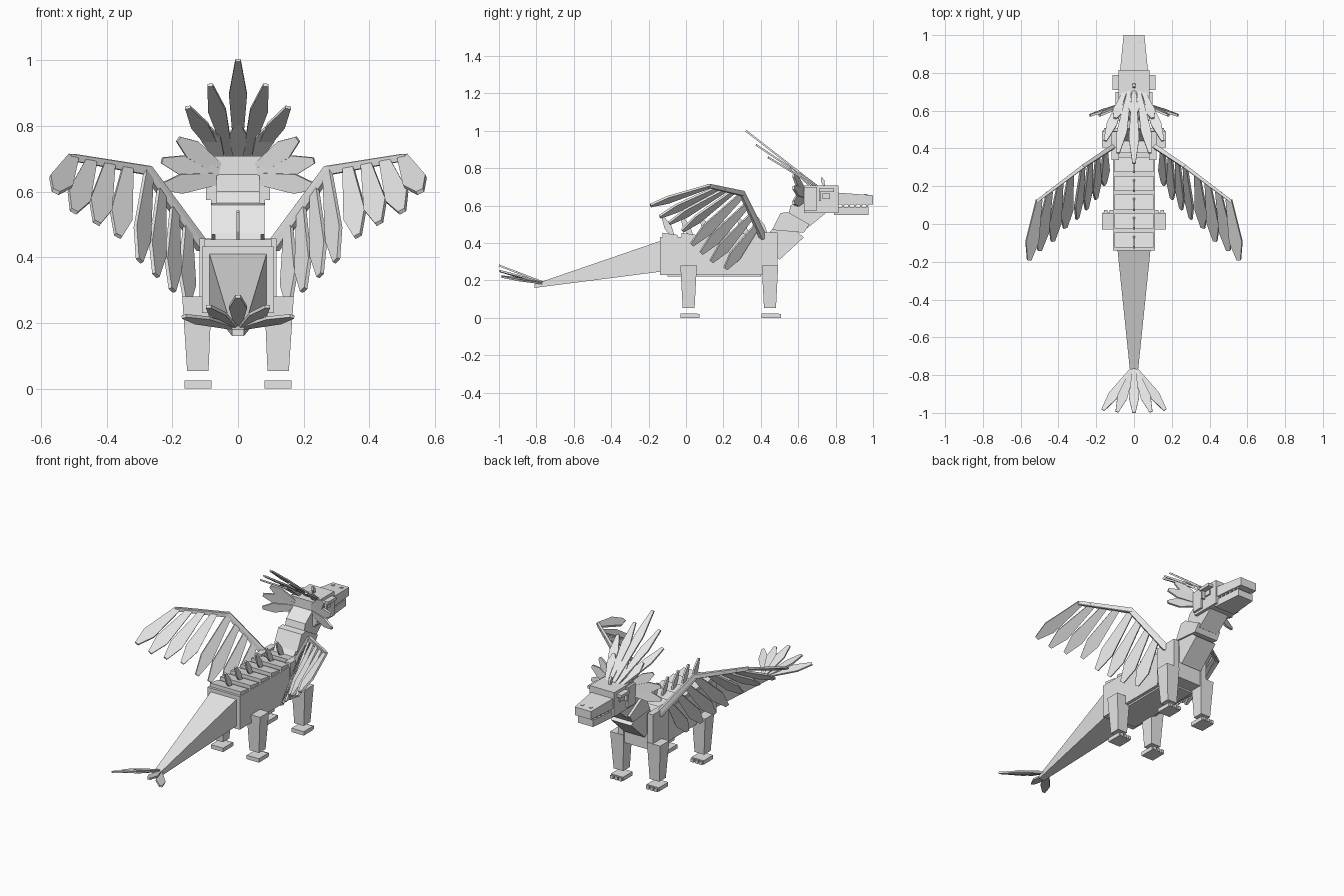
import bpy, bmesh, math
from mathutils import Vector

cube = bpy.data.objects.get("Cube")
if cube:
    bpy.data.objects.remove(cube, do_unlink=True)

grey = bpy.data.materials.new("pale grey")
grey.use_nodes = True
grey.diffuse_color = (0.8, 0.8, 0.8, 1)
grey.node_tree.nodes["Principled BSDF"].inputs["Base Color"].default_value = (0.8, 0.8, 0.8, 1)


def hull(name, points, mirror=False):
    """Flat-faced convex solid, optionally mirrored across x."""
    bm = bmesh.new()
    for p in points:
        bm.verts.new(p)
    bmesh.ops.convex_hull(bm, input=bm.verts[:])
    bmesh.ops.dissolve_limit(bm, angle_limit=0.02, verts=bm.verts[:], edges=bm.edges[:])
    bmesh.ops.recalc_face_normals(bm, faces=bm.faces[:])
    mesh = bpy.data.meshes.new(name)
    bm.to_mesh(mesh)
    bm.free()
    mesh.materials.append(grey)
    ob = bpy.data.objects.new(name, mesh)
    bpy.context.collection.objects.link(ob)
    if mirror:
        ob.modifiers.new("Mirror", 'MIRROR')
    return ob


def box(name, x, y, z, mirror=False):
    return hull(name, [(a, b, c) for a in x for b in y for c in z], mirror)


def profile(name, yz, half):
    """Side outline extruded evenly to both sides."""
    return hull(name, [(s * half, y, z) for s in (-1, 1) for y, z in yz])


def leaf(name, base, tip, across, width, thick=0.01, mirror=False, root=0.4, belly=0.65):
    """Long six-sided plate, narrow at the root, widest at the belly."""
    base, tip = Vector(base), Vector(tip)
    along = (tip - base).normalized()
    side = Vector(across)
    side = (side - along * side.dot(along)).normalized()
    up = along.cross(side) * thick / 2
    pts = []
    for t, w in ((0, root), (belly, 1), (1, 0.3)):
        c = base.lerp(tip, t)
        for s in (-1, 1):
            for n in (-1, 1):
                pts.append(c + side * s * w * width / 2 + up * n)
    return hull(name, pts, mirror)


def bar(name, a, b, w0, w1, mirror=True):
    """Square bar between two points."""
    pts = []
    for p, w in ((Vector(a), w0), (Vector(b), w1)):
        pts += [p + Vector((0, i * w, j * w)) for i in (-1, 1) for j in (-1, 1)]
        pts += [p + Vector((i * w, 0, j * w)) for i in (-1, 1) for j in (-1, 1)]
    return hull(name, pts, mirror)


# Trunk
box("body", (-0.11, 0.11), (-0.14, 0.48), (0.23, 0.433))
box("belly_plate", (-0.09, 0.09), (-0.1, 0.4), (0.22, 0.235))
box("shoulder", (0.08, 0.118), (0.34, 0.49), (0.23, 0.457), True)

# Back plates, each with an upright spike
for i in range(6):
    y = -0.07 + i * 0.1
    profile(f"back_plate_{i}", [(y - 0.055, 0.43), (y - 0.055, 0.455),
                                (y + 0.025, 0.443), (y + 0.025, 0.43)], 0.104)
    leaf(f"back_spike_{i}", (0, y, 0.435), (0, y - 0.055, 0.54), (0, 1, 0),
         0.04, 0.01, root=0.5, belly=0.5)

# Tail and its fan
hull("tail", [(s * x, y, z) for s in (-1, 1) for x, y, z in
              ((0.087, -0.14, 0.246), (0.087, -0.14, 0.41),
               (0.018, -0.77, 0.188), (0.018, -0.81, 0.16), (0.018, -0.81, 0.18))])
leaf("tail_feather_middle", (0, -0.76, 0.188), (0, -1, 0.28), (1, 0, 0), 0.055, root=0.3)
for i, (x, y, z) in enumerate(((0.09, -0.995, 0.25), (0.165, -0.985, 0.22))):
    leaf(f"tail_feather_{i}", (0.008, -0.765, 0.185), (x, y, z), (1, 0, 0.1 - 0.25 * i),
         0.055, mirror=True, root=0.3)

# Legs, feet and toes
for label, y in (("hind", -0.03), ("front", 0.405)):
    hull(label + "_leg", [(a, y + b, 0.28) for a in (0.08, 0.17) for b in (0, 0.088)] +
         [(a, y + b, 0.053) for a in (0.09, 0.155) for b in (0.012, 0.076)], True)
    box(label + "_foot", (0.08, 0.163), (y, y + 0.092), (0, 0.024), True)
    for k in range(3):
        x = 0.083 + k * 0.028
        box(f"{label}_toe_{k}", (x, x + 0.02), (y + 0.09, y + 0.103), (0, 0.02), True)

# Neck
profile("neck_lower", [(0.4, 0.4), (0.51, 0.53), (0.63, 0.43), (0.5, 0.31)], 0.07)
profile("neck_middle", [(0.46, 0.47), (0.505, 0.56), (0.545, 0.565),
                        (0.66, 0.5), (0.63, 0.455)], 0.08)
profile("neck_upper", [(0.54, 0.53), (0.56, 0.6), (0.64, 0.66), (0.76, 0.57), (0.65, 0.48)], 0.065)

# Head and jaws
box("skull", (-0.083, 0.083), (0.63, 0.815), (0.56, 0.708))
box("cheek", (0.08, 0.097), (0.63, 0.7), (0.575, 0.7), True)
box("brow", (0.08, 0.115), (0.71, 0.79), (0.672, 0.69), True)
box("eye", (0.08, 0.092), (0.73, 0.77), (0.635, 0.665), True)
box("eye_back", (0.08, 0.105), (0.71, 0.722), (0.625, 0.675), True)
hull("upper_jaw", [(s * x, y, z) for s in (-1, 1) for x, y, z in
                   ((0.075, 0.8, 0.605), (0.075, 0.8, 0.67),
                    (0.055, 1, 0.605), (0.055, 1, 0.655))])
hull("lower_jaw", [(s * x, y, z) for s in (-1, 1) for x, y, z in
                   ((0.07, 0.79, 0.55), (0.07, 0.79, 0.592),
                    (0.052, 0.975, 0.55), (0.052, 0.975, 0.592))])
box("nostril", (0.022, 0.036), (0.955, 0.97), (0.655, 0.661), True)
for k in range(5):
    y = 0.83 + k * 0.032
    x = 0.066 - k * 0.0032
    hull(f"tooth_{k}", [(x - i, y + j, 0.608) for i in (0, 0.012) for j in (0, 0.02)] +
         [(x - 0.006, y + 0.01, 0.588)], True)
leaf("brow_horn", (0, 0.74, 0.7), (0, 0.725, 0.75), (0, 1, 0), 0.02, 0.014)

# Raked crest, long feathers over short ones
leaf("crest_middle", (0, 0.7, 0.705), (0, 0.32, 1), (1, 0, 0), 0.055)
leaf("crest_inner", (0.025, 0.7, 0.705), (0.085, 0.375, 0.925), (1, 0, 0), 0.055, mirror=True)
leaf("crest_outer", (0.05, 0.7, 0.7), (0.153, 0.44, 0.857), (1, 0, 0), 0.055, mirror=True)
leaf("short_crest_middle", (0, 0.69, 0.7), (0, 0.57, 0.805), (1, 0, 0), 0.06)
leaf("short_crest_side", (0.05, 0.68, 0.69), (0.1, 0.56, 0.8), (1, 0, 0), 0.06, mirror=True)

# Ruff beside the head
for i, (x, z) in enumerate(((0.182, 0.76), (0.232, 0.695), (0.235, 0.615))):
    leaf(f"ruff_feather_{i}", (0.06, 0.635, 0.67 - 0.015 * i), (x, 0.575, z),
         (0.4, 0, -1), 0.06, 0.012, True, root=0.6)

# Wings: arm bars and hanging flight feathers
shoulder = Vector((0.11, 0.41, 0.435))
elbow = Vector((0.275, 0.3, 0.665))
wrist = Vector((0.507, 0.125, 0.705))
bar("wing_upper_arm", shoulder, elbow, 0.016, 0.013)
bar("wing_forearm", elbow, wrist, 0.013, 0.01)
outer_tips = ((0.555, -0.19, 0.6), (0.5, -0.14, 0.54), (0.43, -0.09, 0.505), (0.365, -0.02, 0.465))
inner_tips = ((0.3, 0.03, 0.39), (0.25, 0.08, 0.345), (0.2, 0.135, 0.3), (0.155, 0.21, 0.262))
for label, start, end, tips in (("outer", elbow, wrist, outer_tips),
                                ("inner", shoulder, elbow, inner_tips)):
    for i, tip in enumerate(tips):
        leaf(f"{label}_wing_feather_{i}", start.lerp(end, 0.98 - 0.24 * i), tip,
             end - start, 0.075, 0.012, True, root=0.45, belly=0.7)
